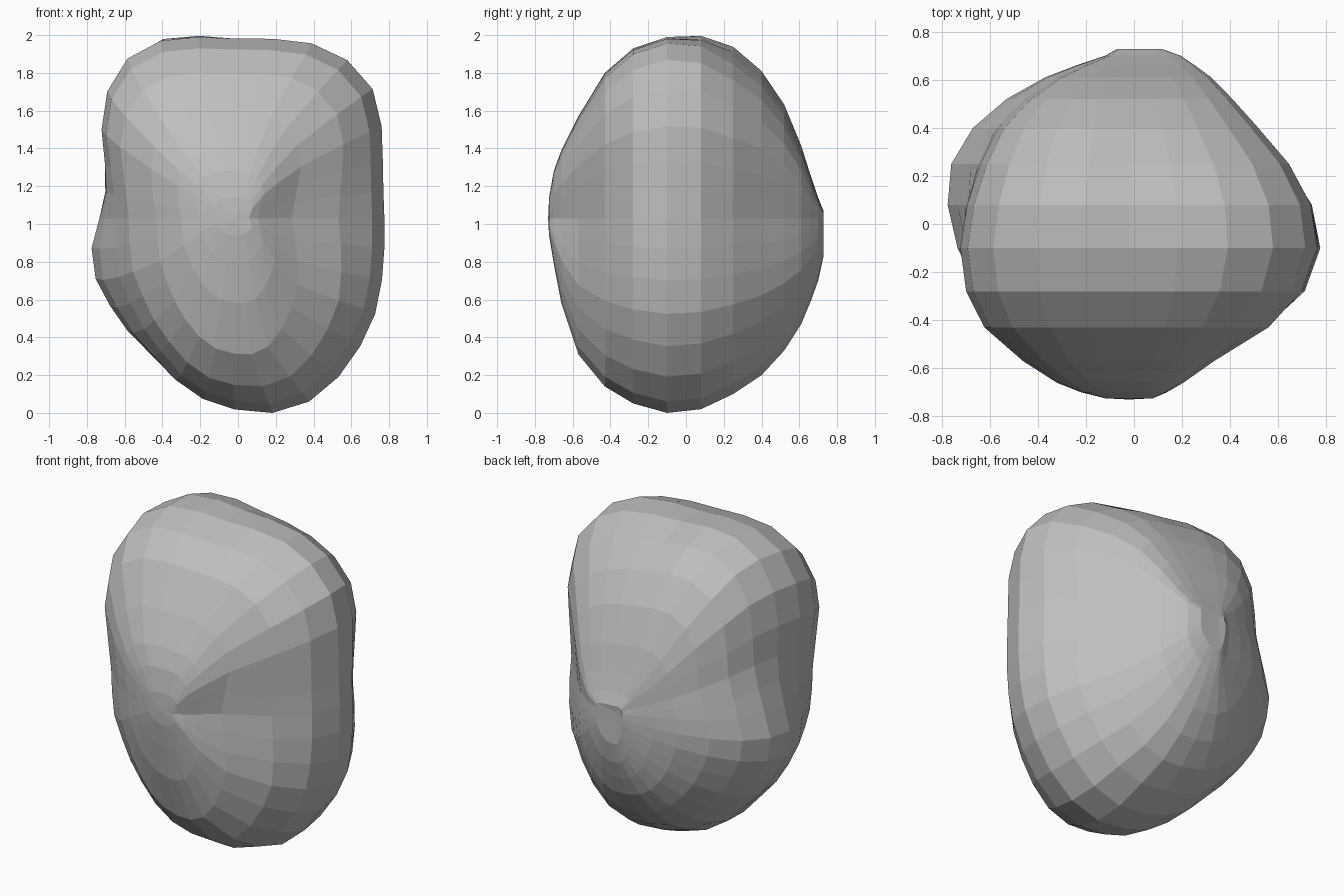
import bpy
import bmesh
import math

default_cube = bpy.data.objects.get("Cube")
if default_cube:
    bpy.data.objects.remove(default_cube, do_unlink=True)


def make_material(name, colour):
    material = bpy.data.materials.new(name)
    material.use_nodes = True
    material.diffuse_color = colour
    material.node_tree.nodes["Principled BSDF"].inputs["Base Color"].default_value = colour
    return material


def lerp(start, end, factor):
    return start + (end - start) * factor


def clamp(value):
    return max(0.0, min(1.0, value))


# Outline radii of the widest section, counterclockwise from the +x side
OUTLINE = [.775, .785, .83, .915, 1.01, 1.05, 1.045, 1.01,
           .99, 1.02, 1.06, 1.06, .99, .88, .775, .73,
           .74, .795, .82, .815, .82, .83, .88, .93,
           .97, 1.01, 1.01, .97, .92, .875, .825, .79]

# Sections from front to back: depth, x limits, z limits
SECTIONS = [
    (-.725, -.12, .08, .94, 1.14),
    (-.70, -.22, .14, .79, 1.28),
    (-.66, -.32, .21, .58, 1.39),
    (-.57, -.46, .34, .31, 1.57),
    (-.43, -.62, .57, .14, 1.8),
    (-.28, -.70, .71, .05, 1.93),
    (-.1, -.77, .775, 0, 1.99),
    (.08, -.79, .75, .02, 2),
    (.25, -.76, .66, .1, 1.95),
    (.4, -.67, .53, .2, 1.82),
    (.52, -.53, .42, .33, 1.64),
    (.61, -.37, .33, .47, 1.42),
    (.66, -.24, .26, .59, 1.26),
    (.7, -.12, .2, .7, 1.14),
    (.728, -.07, .12, .83, 1.07),
]
AXIS_X, AXIS_Z = -.02, 1.03
FRONT_Y, BACK_Y = -.73, .724


def outline_points():
    """Outline scaled so that each side reaches exactly one."""
    step = math.tau / len(OUTLINE)
    points = [(r * math.cos(i * step), r * math.sin(i * step)) for i, r in enumerate(OUTLINE)]
    xs, zs = zip(*points)
    return [(x / (max(xs) if x > 0 else -min(xs)),
             z / (max(zs) if z > 0 else -min(zs))) for x, z in points]


def section_ring(bm, section, outline):
    """One cross-section, stretched to its limits around the pole axis."""
    y, left, right, bottom, top = section
    # On the -x side the upper lobe leans forward and the lower one back
    lean = clamp((y + .3) / .5)
    upper, lower = lerp(1.07, .89, lean), lerp(.92, 1, lean)
    # The +x side has a hollow beside the front pole and a shallow waist behind
    hollow = .08 * clamp(y * 3) + .22 * clamp(-y * 3 - 1)
    # Behind the crest the top falls away towards +x
    fall = .09 * clamp(y * 4)
    ring = []
    for u, v in outline:
        # Notches of the outline fade out towards the poles
        fill = lerp(1, max(1, 1 / math.hypot(u, v)), .8 * clamp(abs(y) / .6))
        u, v = u * fill, v * fill
        if v > 0:
            v *= 1 - fall * clamp(u + .4)
        if u < 0:
            u *= lerp(lower, upper, clamp(v * 2 + .2))
        else:
            u *= 1 - hollow * clamp(1 - abs(v) * 2)
        x = lerp(AXIS_X, right if u > 0 else left, abs(u))
        z = lerp(AXIS_Z, top if v > 0 else bottom, abs(v))
        ring.append(bm.verts.new((x, y, z)))
    return ring


# Boulder body: sections bridged with quads and closed by fans at both poles
bm = bmesh.new()
outline = outline_points()
rings = [section_ring(bm, section, outline) for section in SECTIONS]
count = len(outline)
front, back = [bm.verts.new((AXIS_X, y, AXIS_Z)) for y in (FRONT_Y, BACK_Y)]
for i in range(count):
    j = (i + 1) % count
    bm.faces.new((front, rings[0][i], rings[0][j]))
    bm.faces.new((back, rings[-1][j], rings[-1][i]))
    for near, far in zip(rings, rings[1:]):
        bm.faces.new((near[i], far[i], far[j], near[j]))
bmesh.ops.recalc_face_normals(bm, faces=bm.faces)

mesh = bpy.data.meshes.new("boulder")
bm.to_mesh(mesh)
bm.free()
mesh.materials.append(make_material("stone grey", (.52, .52, .52, 1)))
boulder = bpy.data.objects.new("boulder", mesh)
bpy.context.collection.objects.link(boulder)
